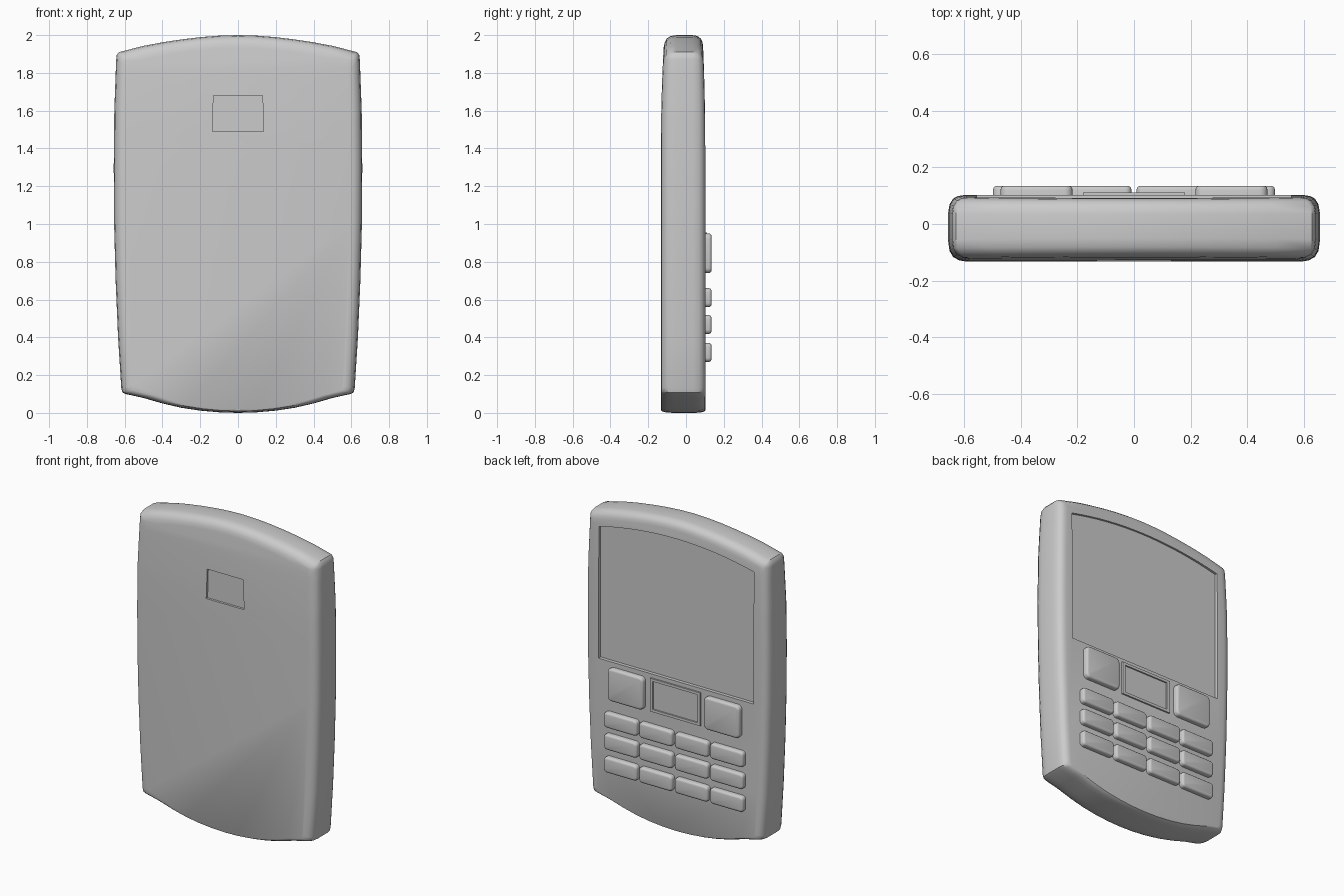
import bpy, bmesh, math

if "Cube" in bpy.data.objects:
    bpy.data.objects.remove(bpy.data.objects["Cube"])


def make_object(name, bm):
    bmesh.ops.recalc_face_normals(bm, faces=bm.faces)
    mesh = bpy.data.meshes.new(name)
    bm.to_mesh(mesh)
    bm.free()
    ob = bpy.data.objects.new(name, mesh)
    bpy.context.collection.objects.link(ob)
    return ob


def activate(ob):
    bpy.ops.object.select_all(action='DESELECT')
    ob.select_set(True)
    bpy.context.view_layer.objects.active = ob


def smooth(ob, angle=32):
    activate(ob)
    bpy.ops.object.shade_smooth_by_angle(angle=math.radians(angle))


def loft(rings):
    """Closed solid through rings of equal point count."""
    bm = bmesh.new()
    vs = [[bm.verts.new(p) for p in ring] for ring in rings]
    n = len(vs[0])
    for a, b in zip(vs, vs[1:]):
        for i in range(n):
            j = (i + 1) % n
            bm.faces.new((a[i], a[j], b[j], b[i]))
    bm.faces.new(vs[0])
    bm.faces.new(vs[-1])
    return bm


def prism(pts, y0, y1):
    return loft([[(x, y, z) for x, z in pts] for y in (y0, y1)])


def mirror_outline(half):
    return half + [(-x, z) for x, z in reversed(half) if x > 0]


def cut(ob, cutter):
    activate(ob)
    mod = ob.modifiers.new("cut", 'BOOLEAN')
    mod.operation = 'DIFFERENCE'
    mod.solver = 'EXACT'
    mod.object = cutter
    bpy.ops.object.modifier_apply(modifier=mod.name)
    bpy.data.objects.remove(cutter)


# Body: bowed outline lofted through a rounded edge profile
half = [(0, 0.0), (.1, .003), (.2, .012), (.3, .027), (.4, .05), (.5, .079), (.595, .1), (.612, .108),
        (.618, .13), (.635, .4), (.648, .7), (.656, 1.0), (.658, 1.3), (.655, 1.6),
        (.645, 1.87), (.642, 1.895), (.63, 1.91), (.5, 1.943), (.4, 1.962),
        (.3, 1.977), (.2, 1.989), (.1, 1.997), (0, 2.0)]
outline = mirror_outline(half)
profile = [(.065, -.133), (.04, -.129), (.018, -.117), (.005, -.095), (0, -.06),
           (0, .04), (.005, .07), (.018, .09), (.035, .099), (.055, .102)]
rings = []
for d, y in profile:
    ring = []
    for x, z in outline:
        dz = d if z > 1 else d * .25
        ring.append((x * (1 - d / .658), y, 1 + (z - 1) * (1 - dz)))
    rings.append(ring)
bm = loft(rings)
for z in (1.4, 1.55, 1.68, 1.78, 1.87):
    bmesh.ops.bisect_plane(bm, geom=bm.verts[:] + bm.edges[:] + bm.faces[:],
                           plane_co=(0, 0, z), plane_no=(0, 0, 1))
for v in bm.verts:                       # thinner towards the top
    t = max(0, (v.co.z - 1.4) / .6)
    v.co.y *= 1 - .14 * t * t
body = make_object("body", bm)

# Screen recess with arched top
arch = [(.555 * i / 8, 1.895 - .065 * (i / 8) ** 2) for i in range(9)]
screen_pts = mirror_outline(arch + [(.555, .98)])
cut(body, make_object("screen_cutter", prism(screen_pts, .08, .3)))

# Small window recess on the other side
window = [(-.135, 1.49), (.135, 1.49), (.13, 1.68), (-.13, 1.68)]
cut(body, make_object("window_cutter", prism(window, -.3, -.118)))
smooth(body)


# Keys: rounded blocks with soft faces
def key(name, cx, cz, w, h, radius):
    bm = bmesh.new()
    bmesh.ops.create_cube(bm, size=1)
    for v in bm.verts:
        v.co = (cx + v.co.x * w, .1075 + v.co.y * .055, cz + v.co.z * h)
    side = [e for e in bm.edges if abs(e.verts[0].co.y - e.verts[1].co.y) > .01]
    bmesh.ops.bevel(bm, geom=side, offset=radius, segments=4, profile=.5, affect='EDGES')
    rim = [e for e in bm.edges if all(v.co.y > .13 for v in e.verts)]
    bmesh.ops.bevel(bm, geom=rim, offset=.014, segments=3, profile=.5, affect='EDGES')
    smooth(make_object(name, bm), 40)


for s, side in ((-1, "left"), (1, "right")):
    key("large_key_" + side, s * .345, .845, .255, .21, .028)
for r, z in enumerate((.61, .468, .32)):
    for c, x in enumerate((-.38, -.128, .128, .38)):
        key(f"key_{r}_{c}", x, z, .238, .1, .022)

# Centre pad: low raised frame with a sunken middle
rect = lambda w, z0, z1: [(-w, z0), (w, z0), (w, z1), (-w, z1)]
pad = make_object("centre_pad", prism(rect(.18, .74, .955), .085, .112))
cut(pad, make_object("pad_cutter", prism(rect(.16, .757, .938), .103, .2)))
smooth(pad)
